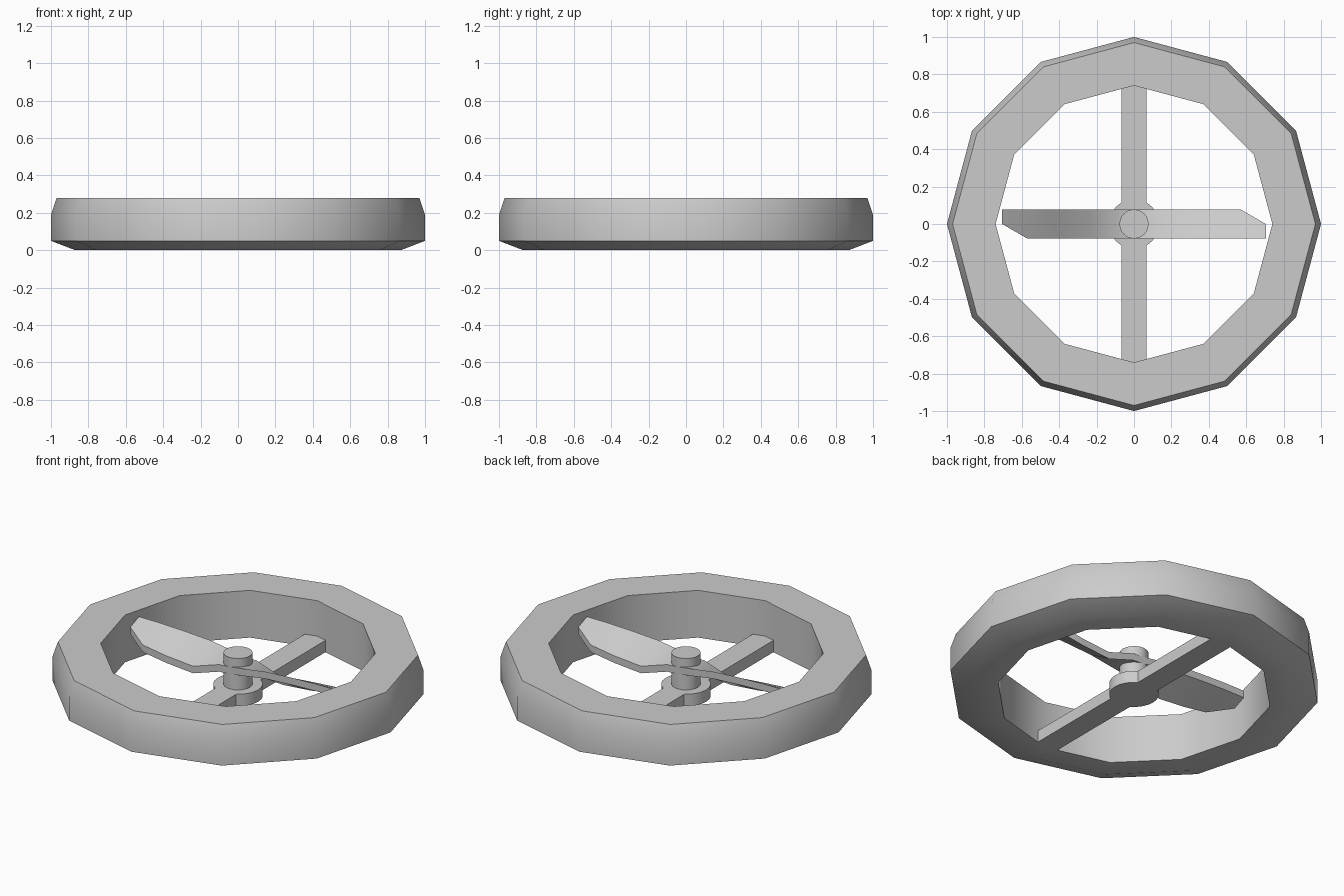
import bpy, bmesh, math

cube = bpy.data.objects.get("Cube")
if cube:
    bpy.data.objects.remove(cube, do_unlink=True)

grey = bpy.data.materials.new("light_grey")
grey.use_nodes = True
GREY = (0.6, 0.6, 0.6, 1)
grey.diffuse_color = GREY
grey.node_tree.nodes["Principled BSDF"].inputs["Base Color"].default_value = GREY


def finish(bm, name, angle=35):
    """Turn a bmesh into a smooth shaded object with sharp edges kept."""
    bmesh.ops.recalc_face_normals(bm, faces=bm.faces)
    mesh = bpy.data.meshes.new(name)
    bm.to_mesh(mesh)
    bm.free()
    mesh.materials.append(grey)
    obj = bpy.data.objects.new(name, mesh)
    bpy.context.collection.objects.link(obj)
    bpy.ops.object.select_all(action='DESELECT')
    obj.select_set(True)
    bpy.context.view_layer.objects.active = obj
    bpy.ops.object.shade_smooth_by_angle(angle=math.radians(angle))
    return obj


def bridge(bm, loops, closed):
    """Skin a row of equal vertex loops with quads."""
    n = len(loops[0])
    pairs = list(zip(loops, loops[1:]))
    if closed:
        pairs.append((loops[-1], loops[0]))
    for a, b in pairs:
        for i in range(n):
            j = (i + 1) % n
            bm.faces.new((a[i], a[j], b[j], b[i]))


def extrude_outline(name, outline, low, high):
    bm = bmesh.new()
    loops = [[bm.verts.new((x, y, z)) for x, y in outline] for z in (low, high)]
    bridge(bm, loops, False)
    for loop in loops:
        bm.faces.new(loop)
    return finish(bm, name)


# Twelve-sided duct ring, bevelled inwards at top and bottom
PROFILE = [(0.74, 0), (0.87, 0), (1, 0.05), (1, 0.19), (0.97, 0.28), (0.74, 0.28)]
bm = bmesh.new()
rings = []
for r, z in PROFILE:
    angles = [math.tau * i / 12 for i in range(12)]
    rings.append([bm.verts.new((r * math.cos(a), r * math.sin(a), z)) for a in angles])
bridge(bm, rings, True)
finish(bm, "duct_ring")

# Flat strut across the ring, widened to a round motor mount in the middle
HALF, MOUNT, REACH = 0.068, 0.133, 0.75
start = math.asin(HALF / MOUNT)
arc = [math.pi / 2 - start - (math.pi - 2 * start) * i / 8 for i in range(9)]
side = [(HALF, REACH)]
side += [(MOUNT * math.cos(a), MOUNT * math.sin(a)) for a in arc]
side += [(HALF, -REACH)]
extrude_outline("motor_strut", side + [(-x, -y) for x, y in side], 0, 0.07)

# Round motor shaft
circle = [math.tau * i / 24 for i in range(24)]
extrude_outline("motor_shaft", [(0.078 * math.cos(a), 0.078 * math.sin(a)) for a in circle],
                0.06, 0.256)

# Two-bladed propeller: stations are (x, trailing y, leading z, trailing z)
THICK = 0.042
CHORD = 0.078
STATIONS = [(0, 0.078, 0.2, 0.2), (0.07, 0.078, 0.21, 0.195), (0.24, 0.078, 0.235, 0.14),
            (0.42, 0.078, 0.245, 0.155), (0.57, 0.078, 0.25, 0.178), (0.705, 0, 0.25, 0.217)]
for name, turn in (("left_blade", 1), ("right_blade", -1)):
    bm = bmesh.new()
    loops = []
    for x, y, lead, trail in STATIONS:
        corners = [(-CHORD, lead), (y, trail), (y, trail - THICK), (-CHORD, lead - THICK)]
        loops.append([bm.verts.new((turn * x, turn * cy, cz)) for cy, cz in corners])
    bridge(bm, loops, False)
    bm.faces.new(loops[-1])
    finish(bm, name)
